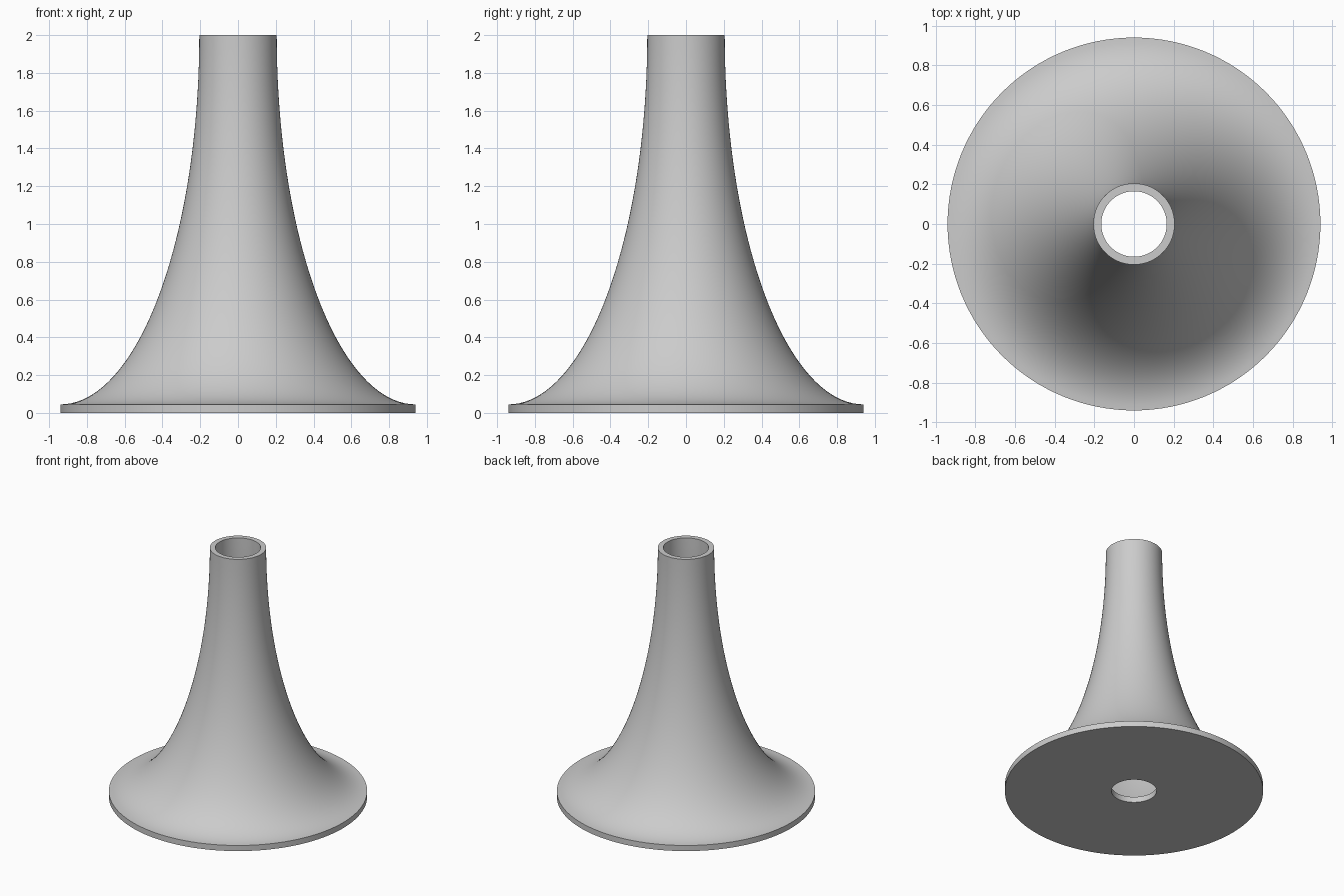
import bpy
import bmesh
from math import sin, cos, pi, tau, asin

cube = bpy.data.objects.get("Cube")
if cube:
    bpy.data.objects.remove(cube, do_unlink=True)

HEIGHT, BASE_R, BASE_T = 2.0, 0.94, 0.045
TUBE_R, BORE_R = 0.205, 0.165
SEGMENTS, STEPS = 128, 40

grey = bpy.data.materials.new("plain grey")
grey.use_nodes = True
colour = (0.6, 0.6, 0.6, 1)
grey.diffuse_color = colour
grey.node_tree.nodes["Principled BSDF"].inputs["Base Color"].default_value = colour


def flare(neck_r, drop, end):
    """Quarter-ellipse flare from the neck down to angle end, as (radius, z)."""
    return [(BASE_R - (BASE_R - neck_r) * cos(end * i / STEPS),
             HEIGHT - drop * sin(end * i / STEPS)) for i in range(STEPS + 1)]


# Outer flare, base rim and underside, base hole, cavity floor, inner flare
drop = HEIGHT - BASE_T
wall = TUBE_R - BORE_R
outer = flare(TUBE_R, drop, pi / 2)
inner = flare(BORE_R, drop + wall, asin(drop / (drop + wall)))
profile = outer + [(BASE_R, 0), (BORE_R, 0), (BORE_R, BASE_T)] + inner[::-1]

# Revolve the closed profile
bm = bmesh.new()
rings = [[bm.verts.new((r * cos(tau * s / SEGMENTS), r * sin(tau * s / SEGMENTS), z))
          for s in range(SEGMENTS)] for r, z in profile]
for a, b in zip(rings, rings[1:] + rings[:1]):
    for s in range(SEGMENTS):
        t = (s + 1) % SEGMENTS
        bm.faces.new((a[s], b[s], b[t], a[t]))
bmesh.ops.recalc_face_normals(bm, faces=bm.faces)

mesh = bpy.data.meshes.new("flared_stand")
bm.to_mesh(mesh)
bm.free()
mesh.materials.append(grey)
stand = bpy.data.objects.new("flared_stand", mesh)
bpy.context.collection.objects.link(stand)

bpy.ops.object.select_all(action="DESELECT")
stand.select_set(True)
bpy.context.view_layer.objects.active = stand
bpy.ops.object.shade_smooth_by_angle()
